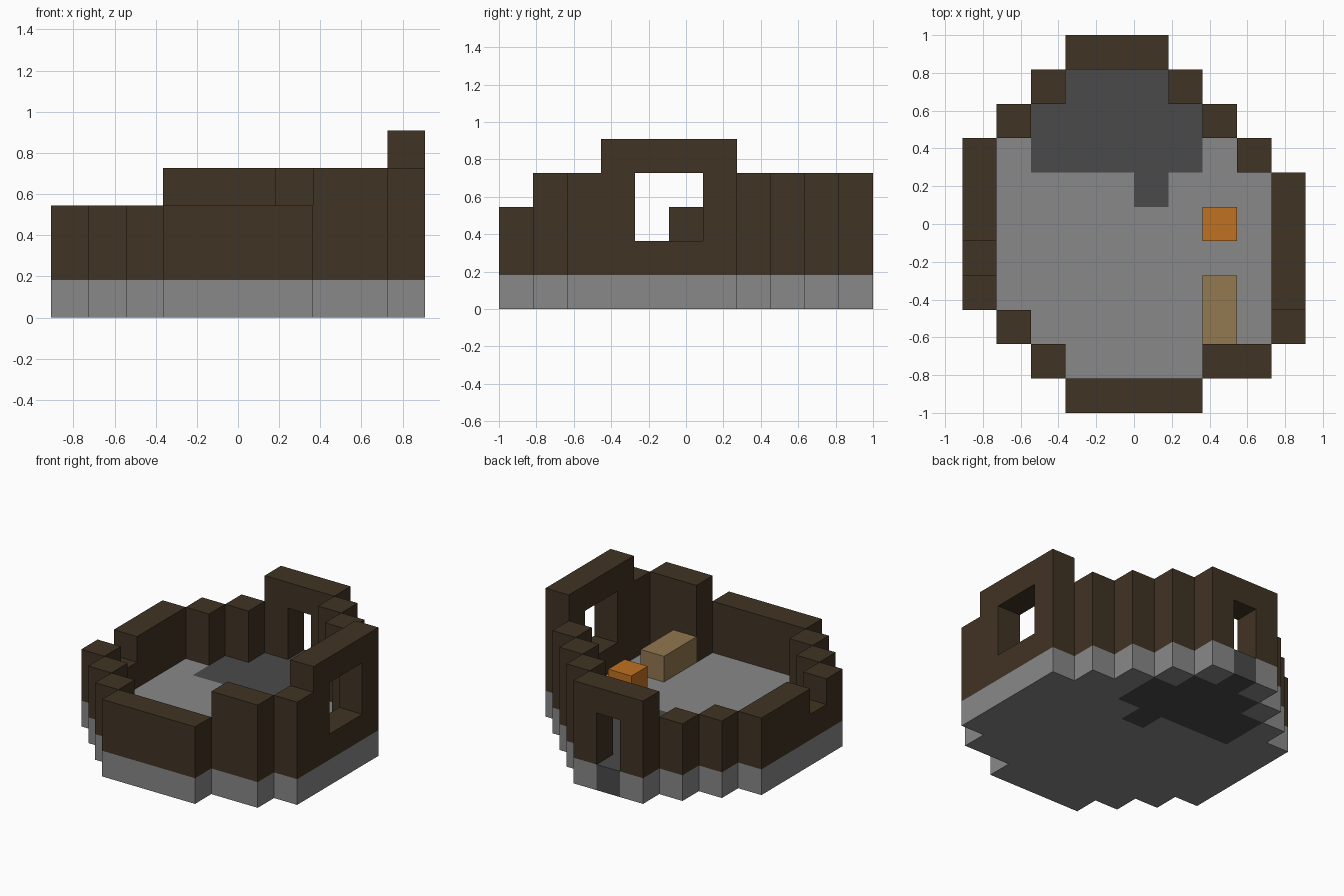
import bpy
import bmesh
import math
from mathutils import Vector

default = bpy.data.objects.get("Cube")
if default:
    bpy.data.objects.remove(default, do_unlink=True)

U = 2 / 11                      # block size
ORIGIN = Vector((-5, -5.5, 0))  # grid corner, in blocks


def material(name, colour):
    m = bpy.data.materials.new(name)
    m.use_nodes = True
    rgba = (*colour, 1)
    m.diffuse_color = rgba
    m.node_tree.nodes["Principled BSDF"].inputs["Base Color"].default_value = rgba
    return m


def blocks(name, cells, mat):
    """Join unit blocks into one mesh, keeping only the outer faces."""
    cells = set(cells)
    bm = bmesh.new()
    for cell in cells:
        centre = Vector(cell) + Vector((0.5, 0.5, 0.5))
        for axis in range(3):
            for sign in (-1, 1):
                n = Vector((0, 0, 0))
                n[axis] = sign
                if tuple(int(c + d) for c, d in zip(cell, n)) in cells:
                    continue
                a = Vector((0, 0, 0))
                a[(axis + 1) % 3] = 0.5
                b = n.cross(a)
                mid = centre + n * 0.5 + ORIGIN
                corners = (mid - a - b, mid + a - b, mid + a + b, mid - a + b)
                bm.faces.new([bm.verts.new(c * U) for c in corners])
    bmesh.ops.remove_doubles(bm, verts=bm.verts, dist=0.001)
    bmesh.ops.dissolve_limit(bm, angle_limit=math.radians(1),
                             verts=bm.verts, edges=bm.edges)
    mesh = bpy.data.meshes.new(name)
    bm.to_mesh(mesh)
    bm.free()
    mesh.materials.append(mat)
    obj = bpy.data.objects.new(name, mesh)
    bpy.context.collection.objects.link(obj)
    return obj


def area(x0, x1, y0, y1):
    return {(x, y) for x in range(x0, x1) for y in range(y0, y1)}


brown = material("dark brown wood", (0.051, 0.033, 0.017))
grey = material("grey stone", (0.246, 0.246, 0.246))
dark = material("dark grey stone", (0.068, 0.068, 0.068))
orange = material("orange", (0.527, 0.165, 0.015))
tan = material("tan wood", (0.287, 0.188, 0.08))

# Rounded footprint, one span of blocks per row from front to back
spans = [(3, 7), (2, 9), (1, 10), (0, 10), (0, 10), (0, 10), (0, 10),
         (0, 9), (1, 8), (2, 7), (3, 6)]
plan = {(x, y) for y, (a, b) in enumerate(spans) for x in range(a, b)}

# Floor with a darker path running in through the doorway
path = area(4, 5, 10, 11) | area(3, 6, 9, 10) | area(2, 7, 7, 9) | area(5, 6, 6, 7)
path -= {(2, 9), (6, 9)}
blocks("floor", [(x, y, 0) for x, y in plan - path], grey)
blocks("floor_path", [(x, y, 0) for x, y in path], dark)


# Walls follow the rim of the footprint at three heights
def wall_top(x, y):
    if x == 9 and y >= 3:
        return 5
    return 4 if x >= 7 or y == 10 or (x, y) == (6, 9) else 3


rim = [(x, y) for x, y in plan
       if not {(x - 1, y), (x + 1, y), (x, y - 1), (x, y + 1)} <= plan]
doorway = {(4, 10, 1), (4, 10, 2)}
window = {(9, y, z) for y in (4, 5) for z in (2, 3)}
notch = {(0, 4, 2)}
wall_cells = {(x, y, z) for x, y in rim for z in range(1, wall_top(x, y))}
blocks("walls", wall_cells - doorway - window - notch, brown)

# Furniture
blocks("stool", [(7, 5, 1)], orange)
blocks("bench", [(7, 2, 1), (7, 3, 1)], tan)
